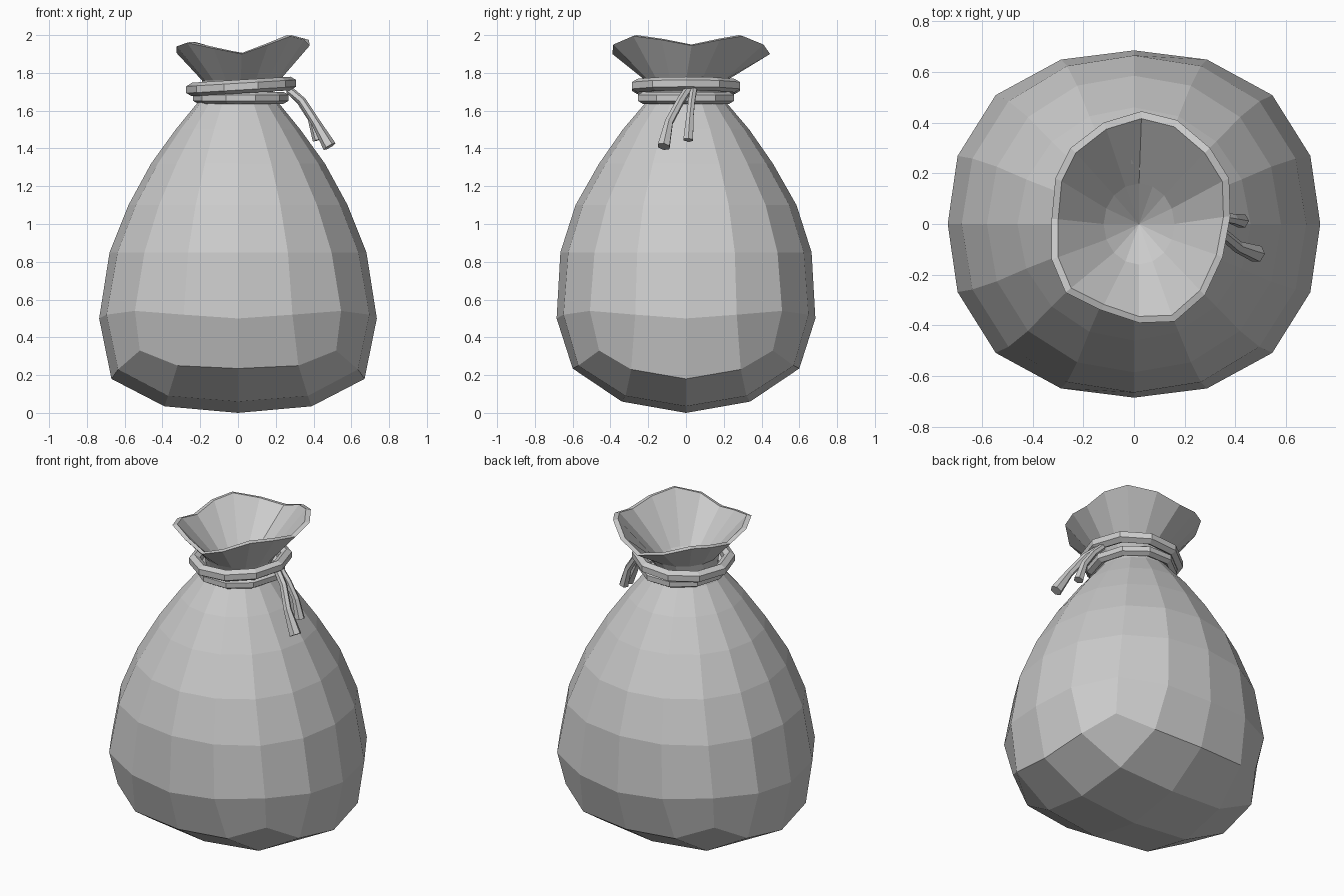
import bpy, bmesh
from math import sin, cos, pi
from mathutils import Vector

if "Cube" in bpy.data.objects:
    bpy.data.objects.remove(bpy.data.objects["Cube"])

N = 16


def finish(name, bm):
    bmesh.ops.recalc_face_normals(bm, faces=bm.faces)
    me = bpy.data.meshes.new(name)
    bm.to_mesh(me)
    bm.free()
    ob = bpy.data.objects.new(name, me)
    bpy.context.collection.objects.link(ob)
    return ob


def bridge(bm, a, b):
    n = len(a)
    for k in range(n):
        bm.faces.new((a[k], a[(k + 1) % n], b[(k + 1) % n], b[k]))


def ring(bm, rx, ry, z, bulge=0.0, wave=0.0, cx=0.0):
    vs = []
    for k in range(N):
        t = 2 * pi * k / N
        s = sin(2 * t) ** 2
        f = 1 + bulge * s
        vs.append(bm.verts.new((cx + rx * f * cos(t), ry * f * sin(t), z + wave * s)))
    return vs


# Sack: squarish bottom patch, one quadrant mirrored onto a 5 x 5 grid
bm = bmesh.new()
quad = {(2, 0): (.67, 0, .18), (2, 1): (.635, .29, .23), (2, 2): (.52, .46, .33),
        (1, 2): (.32, .57, .25), (0, 2): (0, .60, .235), (1, 1): (.37, .32, .09),
        (1, 0): (.39, 0, .035), (0, 1): (0, .34, .06), (0, 0): (0, 0, 0)}
grid = {}
for i in range(-2, 3):
    for j in range(-2, 3):
        x, y, z = quad[abs(i), abs(j)]
        grid[i, j] = bm.verts.new((x if i > 0 else -x, y if j > 0 else -y, z))
for i in range(-2, 2):
    for j in range(-2, 2):
        bm.faces.new((grid[i, j], grid[i + 1, j], grid[i + 1, j + 1], grid[i, j + 1]))
order = ([(2, 0), (2, 1)] + [(i, 2) for i in range(2, -2, -1)]
         + [(-2, j) for j in range(2, -2, -1)] + [(i, -2) for i in range(-2, 2)]
         + [(2, -2), (2, -1)])
prev = [grid[p] for p in order]

# Sack: belly, shoulders and neck
for args in [(.735, .685, .50, .05, .04), (.68, .665, .85, .03), (.58, .585, 1.10, .02),
             (.46, .46, 1.32), (.33, .335, 1.50), (.22, .22, 1.635), (.185, .185, 1.70),
             (.205, .215, 1.76, 0, 0, .015)]:
    cur = ring(bm, *args)
    bridge(bm, prev, cur)
    prev = cur

# Sack: wavy flared mouth with a thick lip and closed funnel
rim = [(.38, .03, 1.945), (.375, .18, 1.975), (.30, .30, 1.995), (.17, .41, 1.95),
       (.03, .445, 1.90), (-.12, .40, 1.925), (-.25, .30, 1.96), (-.31, .18, 1.94),
       (-.325, .02, 1.905), (-.325, -.14, 1.94), (-.27, -.27, 1.96), (-.13, -.34, 1.93),
       (.02, -.39, 1.90), (.16, -.385, 1.95), (.28, -.28, 1.995), (.35, -.13, 1.975)]
outer = [bm.verts.new(p) for p in rim]
bridge(bm, prev, outer)
inner = [bm.verts.new((.02 + (x - .02) * .925, y * .935, z + .005)) for x, y, z in rim]
bridge(bm, outer, inner)
throat = ring(bm, .14, .16, 1.72, 0, 0, .02)
bridge(bm, inner, throat)
tip = bm.verts.new((.02, 0, 1.60))
for k in range(N):
    bm.faces.new((throat[k], throat[(k + 1) % N], tip))
finish("sack", bm)


# Rope loops around the neck
def rope_loop(name, cx, rx, ry, z, r, tilt, n=10, m=6):
    bm = bmesh.new()
    loops = []
    for k in range(n):
        t = 2 * pi * k / n
        sec = []
        for q in range(m):
            a = 2 * pi * (q + .5) / m
            x = (rx + r * cos(a)) * cos(t)
            sec.append(bm.verts.new((cx + x, (ry + r * cos(a)) * sin(t),
                                     z + tilt * x + r * sin(a))))
        loops.append(sec)
    for k in range(n):
        bridge(bm, loops[k], loops[(k + 1) % n])
    finish(name, bm)


rope_loop("lower_rope", .015, .225, .24, 1.668, .032, 0)
rope_loop("upper_rope", .017, .26, .27, 1.728, .036, .06)


# Hanging rope ends, swept along short paths
def cord(name, path, radii, m=6):
    bm = bmesh.new()
    pts = [Vector(p) for p in path]
    prev = None
    for k, p in enumerate(pts):
        d = (pts[min(k + 1, len(pts) - 1)] - pts[max(k - 1, 0)]).normalized()
        u = d.cross(Vector((0, 1, 0))).normalized()
        v = d.cross(u)
        sec = [bm.verts.new(p + radii[k] * (u * cos(2 * pi * q / m) + v * sin(2 * pi * q / m)))
               for q in range(m)]
        if prev:
            bridge(bm, prev, sec)
        else:
            bm.faces.new(sec)
        prev = sec
    bm.faces.new(prev)
    finish(name, bm)


cord("long_rope_end", [(.27, .01, 1.71), (.34, -.03, 1.65), (.41, -.09, 1.54), (.485, -.118, 1.41)],
     [.022, .022, .024, .036])
cord("short_rope_end", [(.27, .04, 1.71), (.33, .03, 1.65), (.39, .02, 1.56), (.425, .012, 1.445)],
     [.02, .02, .022, .03])
